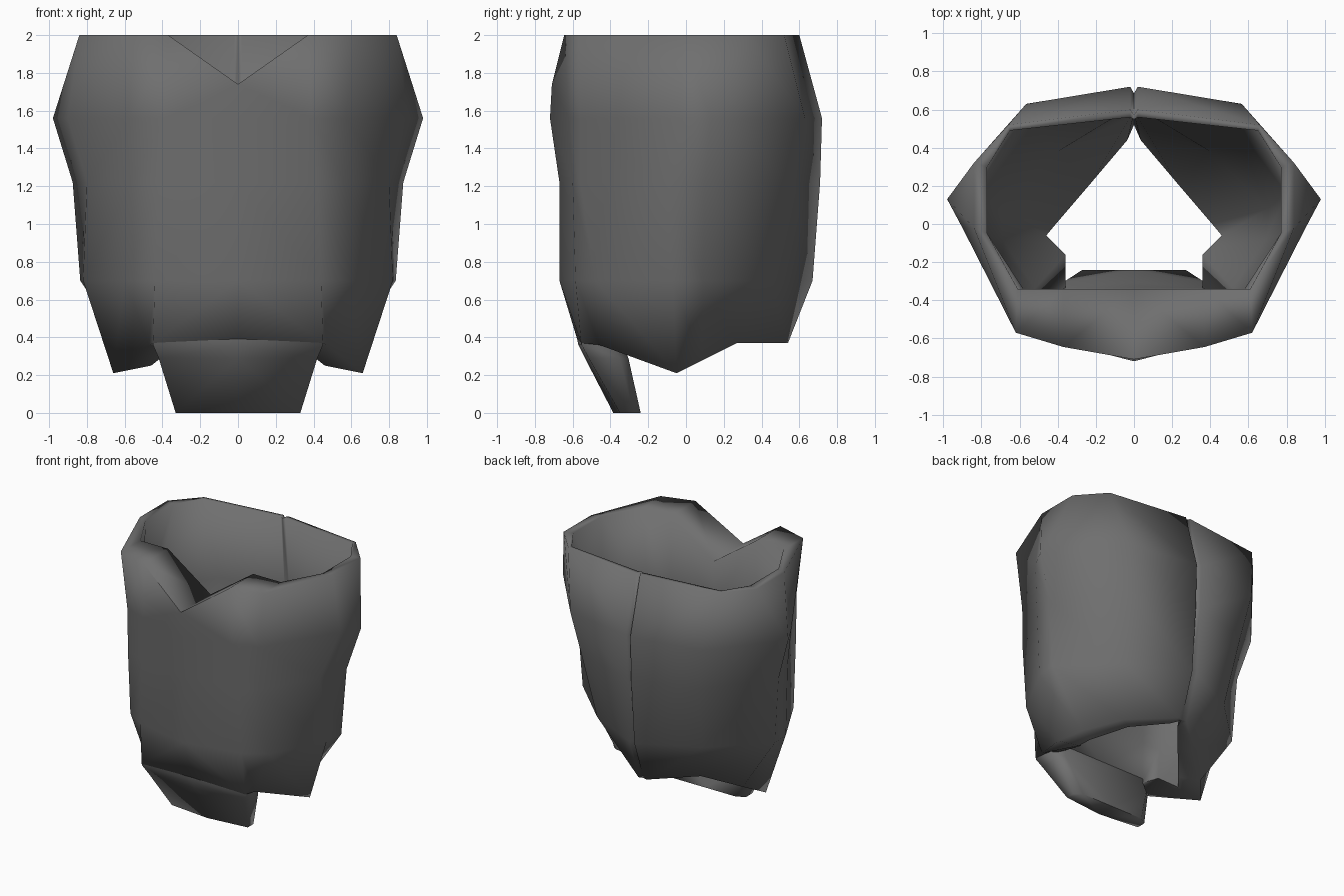
import bpy, bmesh, math

if "Cube" in bpy.data.objects:
    bpy.data.objects.remove(bpy.data.objects["Cube"])

dark = bpy.data.materials.new("dark_padding")
dark.diffuse_color = (.16, .16, .16, 1)
dark.use_nodes = True
dark.node_tree.nodes["Principled BSDF"].inputs["Base Color"].default_value = dark.diffuse_color


def level(z, *pts):
    """One half cross-section, front centre to back centre, at height z (or x, y, z)."""
    return [p if len(p) == 3 else (p[0], p[1], z) for p in pts]


def half_loft(name, rows, wrap=False, caps=False):
    """Skin the half sections, then mirror across x."""
    bm = bmesh.new()
    vs = [[bm.verts.new(p) for p in row] for row in rows]
    pairs = list(zip(vs, vs[1:])) + ([(vs[-1], vs[0])] if wrap else [])
    for a, b in pairs:
        for i in range(len(a) - 1):
            bm.faces.new((a[i], a[i + 1], b[i + 1], b[i]))
    if caps:
        bm.faces.new(vs[0])
        bm.faces.new(vs[-1][::-1])
    other = bmesh.ops.duplicate(bm, geom=bm.verts[:] + bm.edges[:] + bm.faces[:])["geom"]
    for v in other:
        if isinstance(v, bmesh.types.BMVert):
            v.co.x *= -1
    bmesh.ops.remove_doubles(bm, verts=bm.verts[:], dist=0.0005)
    bmesh.ops.recalc_face_normals(bm, faces=bm.faces[:])
    me = bpy.data.meshes.new(name)
    bm.to_mesh(me)
    bm.free()
    me.materials.append(dark)
    ob = bpy.data.objects.new(name, me)
    bpy.context.collection.objects.link(ob)
    bpy.ops.object.select_all(action='DESELECT')
    ob.select_set(True)
    bpy.context.view_layer.objects.active = ob
    bpy.ops.object.shade_smooth_by_angle(angle=math.radians(95))
    return ob


# Vest shell: outside going down, then inside coming back up
outer = [
    level(2.0, (0, -.71, 1.74), (.37, -.645), (.62, -.57), (.84, -.02),
          (.84, .32), (.66, .52), (.02, .60), (0, .57)),
    level(1.56, (0, -.72), (.39, -.62), (.57, -.56), (.90, -.02),
          (.98, .13), (.565, .63), (.02, .72), (0, .685)),
    level(1.22, (0, -.67), (.42, -.60), (.565, -.56), (.80, -.12),
          (.875, .10), (.51, .57), (.02, .71), (0, .675)),
    level(.7, (0, -.67), (.44, -.585), (.60, -.48), (.82, -.07),
          (.835, .09), (.46, .45), (.02, .67), (0, .635)),
    level(.37, (0, -.57), (.45, -.555), (.47, -.46, .36), (.66, -.05, .21),
          (.55, .08, .275), (.32, .27), (.035, .54), (0, .53)),
]
inner = [
    level(.37, (0, -.34), (.36, -.34), (.36, -.16, .33), (.46, -.06, .25),
          (.41, .0, .29), (.23, .21), (.035, .44), (0, .52)),
    level(.7, (0, -.34), (.37, -.34), (.52, -.34), (.69, -.08),
          (.70, .08), (.40, .38), (.02, .56), (0, .58)),
    level(1.4, (0, -.34), (.37, -.34), (.58, -.34), (.77, -.06),
          (.80, .16), (.53, .52), (.02, .61), (0, .62)),
    level(2.0, (0, -.34, 1.74), (.37, -.34), (.61, -.34), (.77, -.05),
          (.77, .30), (.65, .49), (.02, .56), (0, .55)),
]
half_loft("vest_shell", outer + inner, wrap=True)

# Front flap hanging below the belly and tucking inward
flap = [
    level(.60, (0, -.62), (.43, -.54), (.43, -.42), (.36, -.36), (0, -.36)),
    level(.36, (0, -.57), (.45, -.553), (.45, -.40), (.37, -.335), (0, -.335)),
    level(.29, (0, -.535), (.42, -.515), (.42, -.35), (.37, -.305), (0, -.305)),
    level(0, (0, -.385), (.33, -.35), (.33, -.28), (.27, -.24), (0, -.24)),
]
half_loft("front_flap", flap, caps=True)
